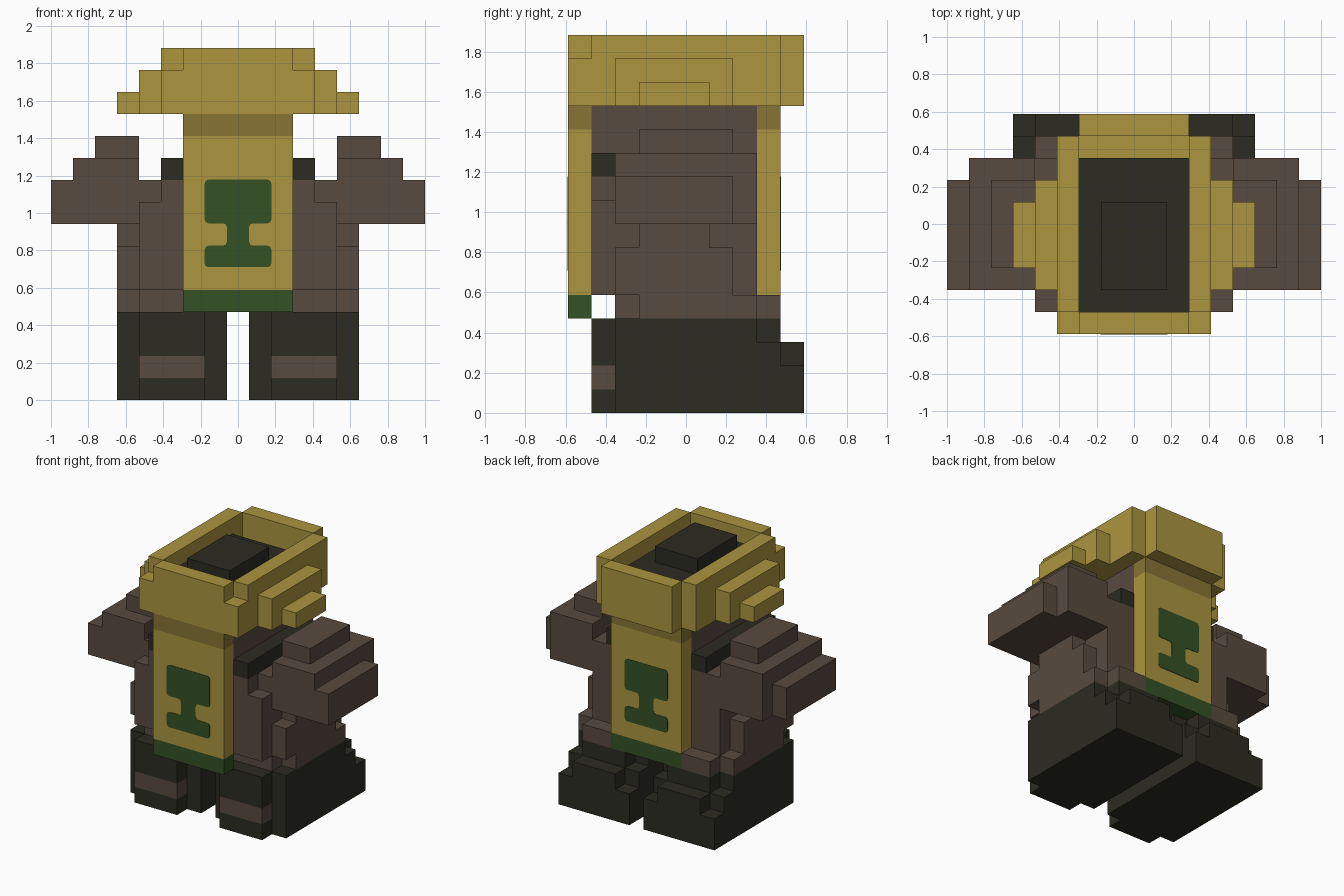
import bpy, bmesh, math
from mathutils import Vector

if "Cube" in bpy.data.objects:
    bpy.data.objects.remove(bpy.data.objects["Cube"])

U = 2 / 17  # one block of the building grid


def material(name, rgb):
    m = bpy.data.materials.new(name)
    m.diffuse_color = (*rgb, 1)
    m.use_nodes = True
    m.node_tree.nodes["Principled BSDF"].inputs["Base Color"].default_value = m.diffuse_color
    return m


YELLOW = material("yellow", (0.407, 0.301, 0.050))
OCHRE = material("dark yellow", (0.242, 0.174, 0.034))
BROWN = material("brown", (0.098, 0.069, 0.051))
DARK = material("near black", (0.025, 0.025, 0.016))
GREEN = material("green", (0.034, 0.084, 0.018))


def finish(name, bm, mat):
    me = bpy.data.meshes.new(name)
    bmesh.ops.recalc_face_normals(bm, faces=bm.faces)
    bm.to_mesh(me)
    bm.free()
    me.materials.append(mat)
    ob = bpy.data.objects.new(name, me)
    bpy.context.collection.objects.link(ob)
    return ob


def blocks(name, mat, *boxes, mirror=False):
    """Boxes given as x0, x1, y0, y1, z0, z1 in grid blocks."""
    bm = bmesh.new()
    for x0, x1, y0, y1, z0, z1 in boxes:
        spans = [(x0, x1), (-x1, -x0)] if mirror else [(x0, x1)]
        for a, b in spans:
            vs = bmesh.ops.create_cube(bm, size=1)["verts"]
            for v in vs:
                v.co = Vector(((a + b) / 2 + v.co.x * (b - a),
                               (y0 + y1) / 2 + v.co.y * (y1 - y0),
                               (z0 + z1) / 2 + v.co.z * (z1 - z0))) * U
    return finish(name, bm, mat)


# Legs: core, heel steps, front shin plate
blocks("legs", DARK,
       (0.5, 5.5, -3, 3, 0, 4), (0.5, 5.5, 3, 4, 0, 3), (0.5, 5.5, 4, 5, 0, 2),
       (1.5, 4.5, 3, 4, 3, 4), (1.5, 4.5, 4, 5, 2, 3),
       (1.5, 4.5, -4, -3, 0, 1), (1.5, 4.5, -4, -3, 2, 4), mirror=True)
blocks("shin_bands", BROWN, (1.5, 4.5, -4, -3, 1, 2), mirror=True)

# Torso core with front chest and lower back
blocks("torso", BROWN, (-4.5, 4.5, -3, 3, 4, 10), (-3.5, 3.5, -4, -3, 5, 10))
blocks("chest_sides", BROWN, (3.5, 4.5, -4, -3, 5, 9), mirror=True)
blocks("back_hips", BROWN, (2.5, 4.5, 3, 4, 4, 5), mirror=True)

# Stepped waist sides
blocks("waist_sides", BROWN, (4.5, 5.5, -2, 3, 4, 5), (4.5, 5.5, -3, 2, 5, 7),
       (4.5, 5.5, -2, 1, 7, 8), mirror=True)

# Arms
blocks("arms", BROWN, (4.5, 7.5, -3, 3, 8, 11), (7.5, 8.5, -3, 2, 8, 10),
       (4.5, 6.5, -2, 2, 11, 12), mirror=True)

# Collar and head
blocks("collar", DARK, (2.5, 3.5, -4, 3, 10, 11), mirror=True)
blocks("head", BROWN, (-2.5, 2.5, -4, 3, 10, 13))
blocks("head_top", DARK, (-2.5, 2.5, -4, 3, 13, 15), (-1.5, 1.5, -3, 1, 15, 16))

# Hanging cloth, front and back
for side, y in (("front", -5), ("back", 3)):
    blocks(side + "_cloth", YELLOW, (-2.5, 2.5, y, y + 1, 5, 12))
    blocks(side + "_cloth_top", OCHRE, (-2.5, 2.5, y, y + 1, 12, 13))
    blocks(side + "_cloth_hem", GREEN, (-2.5, 2.5, y, y + 1, 4, 5))

# Hat rim: walls with stepped sides
blocks("hat_front", YELLOW, (-3.5, 3.5, -5, -4, 13, 15), (-2.5, 2.5, -5, -4, 15, 16))
blocks("hat_back", YELLOW, (-2.5, 2.5, 4, 5, 13, 16))
blocks("hat_sides", YELLOW, (2.5, 3.5, -4, 4, 13, 16), (3.5, 4.5, -3, 2, 13, 15),
       (4.5, 5.5, -2, 1, 13, 14), mirror=True)
blocks("hat_back_ledge", YELLOW, (-2.5, 2.5, 3, 4, 13, 13.02))


# Rounded cup-shaped emblem as a thin plate on each cloth
def emblem(name, y, depth):
    half = [(0.178, 0.71), (0.178, 0.825), (0.06, 0.825), (0.06, 0.945),
            (0.178, 0.945), (0.178, 1.178)]
    outline = half + [(-x, z) for x, z in reversed(half)]
    bm = bmesh.new()
    bm.faces.new([bm.verts.new((x, y, z)) for x, z in outline])
    bmesh.ops.bevel(bm, geom=bm.verts[:], offset=0.02, segments=2,
                    profile=0.5, affect='VERTICES')
    ext = bmesh.ops.extrude_face_region(bm, geom=bm.faces[:])["geom"]
    for v in ext:
        if isinstance(v, bmesh.types.BMVert):
            v.co.y += depth
    finish(name, bm, GREEN)


emblem("front_emblem", -5 * U + 0.002, -0.005)
emblem("back_emblem", 4 * U - 0.002, 0.005)
